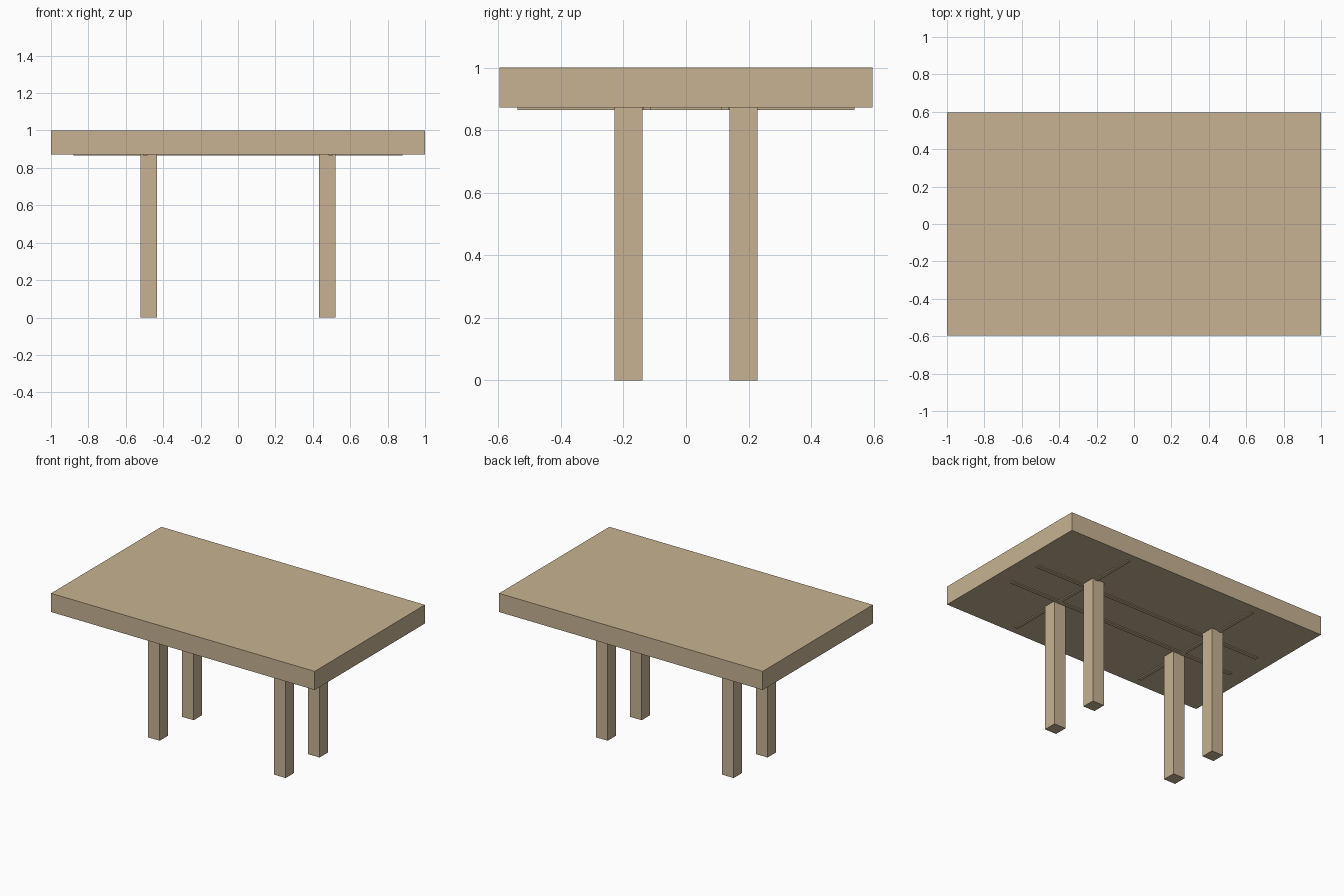
import bpy

if "Cube" in bpy.data.objects:
    bpy.data.objects.remove(bpy.data.objects["Cube"])

wood = bpy.data.materials.new("light_tan_wood")
wood.diffuse_color = (0.57, 0.448, 0.287, 1.0)
wood.use_nodes = True
wood.node_tree.nodes["Principled BSDF"].inputs["Base Color"].default_value = wood.diffuse_color


def box(name, x0, x1, y0, y1, z0, z1):
    """Axis-aligned box between two corners."""
    x, y, z = (x0, x1), (y0, y1), (z0, z1)
    verts = [(x[i], y[j], z[k]) for i in (0, 1) for j in (0, 1) for k in (0, 1)]
    faces = [(0, 1, 3, 2), (4, 6, 7, 5), (0, 4, 5, 1),
             (2, 3, 7, 6), (0, 2, 6, 4), (1, 5, 7, 3)]
    mesh = bpy.data.meshes.new(name)
    mesh.from_pydata(verts, [], faces)
    mesh.materials.append(wood)
    obj = bpy.data.objects.new(name, mesh)
    bpy.context.collection.objects.link(obj)
    return obj


SLAB_BOTTOM = 0.872
STRIP_BOTTOM = 0.865

# thick table top
box("table_top", -1, 1, -0.597, 0.597, SLAB_BOTTOM, 1.0)

# four square legs
for sx, side in ((-1, "left"), (1, "right")):
    for sy, end in ((-1, "front"), (1, "back")):
        cx, cy = sx * 0.478, sy * 0.184
        box(f"{end}_{side}_leg", cx - 0.044, cx + 0.044,
            cy - 0.045, cy + 0.045, 0, SLAB_BOTTOM)

# thin battens crossing under the top
for s, side, end in ((-1, "left", "front"), (1, "right", "back")):
    cy, cx = s * 0.125, s * 0.495
    box(f"{end}_long_batten", -0.88, 0.88, cy - 0.012, cy + 0.012,
        STRIP_BOTTOM, SLAB_BOTTOM)
    box(f"{side}_cross_batten", cx - 0.012, cx + 0.012, -0.539, 0.539,
        STRIP_BOTTOM, SLAB_BOTTOM)
